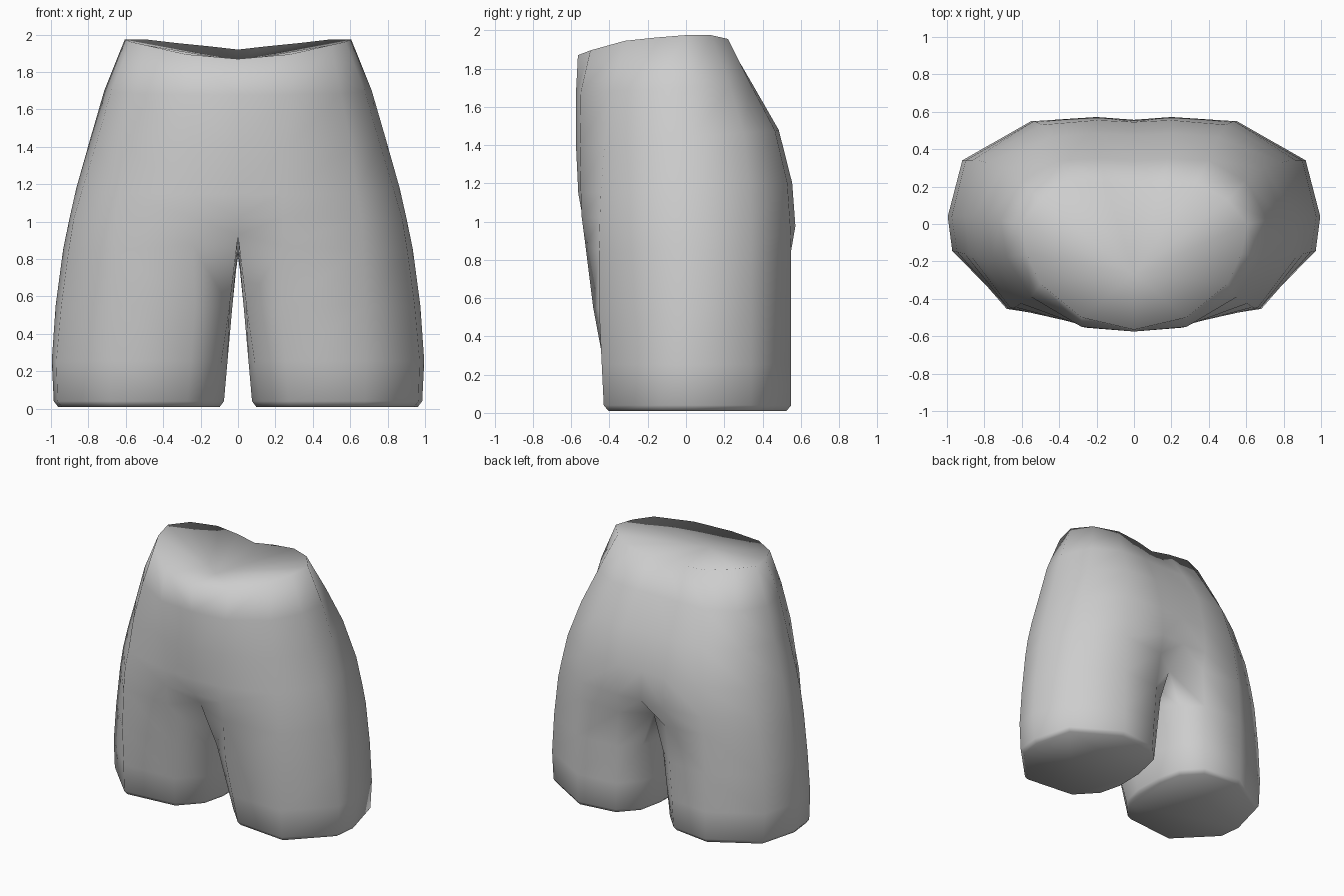
import bpy
import bmesh

cube = bpy.data.objects.get("Cube")
if cube:
    bpy.data.objects.remove(cube, do_unlink=True)

# Plain grey cloth
grey = bpy.data.materials.new("plain_grey")
grey.use_nodes = True
grey.diffuse_color = (0.61, 0.61, 0.61, 1)
grey.node_tree.nodes["Principled BSDF"].inputs["Base Color"].default_value = (0.61, 0.61, 0.61, 1)


def level(front_z, back_z, points):
    """Ring of points whose height runs from front_z (y = -0.5) to back_z (y = 0.5)."""
    return [(x, y, front_z + (back_z - front_z) * (y + .5)) for x, y in points]


def blend(a, b, t):
    return [tuple(p + (q - p) * t for p, q in zip(u, v)) for u, v in zip(a, b)]


# Half rings of the torso, front centre -> side -> back centre
waist = [(0, -.565, 1.87), (.28, -.5, 1.895), (.5, -.32, 1.945), (.575, -.16, 1.962),
         (.605, 0, 1.975), (.5, .13, 1.975), (.33, .22, 1.955), (.15, .22, 1.937), (0, .2, 1.92)]
band = level(1.68, 1.72, [(0, -.575), (.28, -.55), (.55, -.39), (.68, -.18), (.715, .02),
                          (.6, .23), (.4, .34), (.18, .35), (0, .34)])
hip = level(1.4, 1.48, [(0, -.575), (.25, -.555), (.605, -.425), (.755, -.18), (.79, .03),
                        (.695, .3), (.45, .465), (.2, .485), (0, .475)])
seat = level(1.15, 1.2, [(0, -.563), (.24, -.55), (.635, -.445), (.835, -.17), (.865, .04),
                         (.79, .33), (.495, .53), (.2, .555), (0, .545)])
under_seat = level(1.02, .98, [(0, -.54), (.24, -.545), (.66, -.45), (.88, -.16), (.905, .04),
                               (.835, .34), (.52, .545), (.2, .572), (0, .557)])

# Full leg rings: the same outer points, then two inner points
crotch = [(0, -.47, .93), (.24, -.525, .87), (.67, -.455, .85), (.905, -.16, .85), (.935, .04, .85),
          (.865, .34, .85), (.535, .55, .85), (.2, .545, .83), (0, .4, .82),
          (0, .2, .81), (0, -.15, .84)]
thigh = level(.55, .55, [(.045, -.325), (.23, -.485), (.68, -.455), (.945, -.15), (.975, .04),
                         (.9, .34), (.55, .55), (.23, .53), (.09, .41), (.04, .2), (.03, -.08)])
hem = level(.04, .04, [(.12, -.23), (.27, -.39), (.68, -.43), (.965, -.14), (.985, .04),
                       (.905, .34), (.55, .55), (.25, .51), (.12, .37), (.08, .18), (.075, -.05)])
lower_leg = [(x + (.015 if x > .9 else 0), y, z) for x, y, z in blend(thigh, hem, .58)]
sole = [(.53 + (x - .53) * .95, .06 + (y - .06) * .95, .01) for x, y, z in hem]

bm = bmesh.new()
torso = [[bm.verts.new(p) for p in ring] for ring in (under_seat, seat, hip, band, waist)]
leg = [[bm.verts.new(p) for p in ring] for ring in (sole, hem, lower_leg, thigh, crotch)]


def bridge(low, high, closed):
    n = len(low)
    for i in range(n if closed else n - 1):
        j = (i + 1) % n
        bm.faces.new((low[i], low[j], high[j], high[i]))


# Leg tube and torso shell
for low, high in zip(leg, leg[1:]):
    bridge(low, high, True)
bridge(leg[-1][:9], torso[0], False)
for low, high in zip(torso, torso[1:]):
    bridge(low, high, False)

# Shallow dished top and flat leg end
dish = bm.verts.new((0, -.27, 1.86))
for a, b in zip(torso[-1], torso[-1][1:]):
    bm.faces.new((a, b, dish))
bm.faces.new(leg[0][::-1])
for f in bm.faces:
    f.smooth = True

mesh = bpy.data.meshes.new("shorts")
bm.to_mesh(mesh)
bm.free()
mesh.materials.append(grey)
shorts = bpy.data.objects.new("shorts", mesh)
bpy.context.collection.objects.link(shorts)

# Mirror the left half to the right
mirror = shorts.modifiers.new("mirror", 'MIRROR')
mirror.use_axis[0] = True
mirror.use_clip = True
mirror.merge_threshold = 0.001
